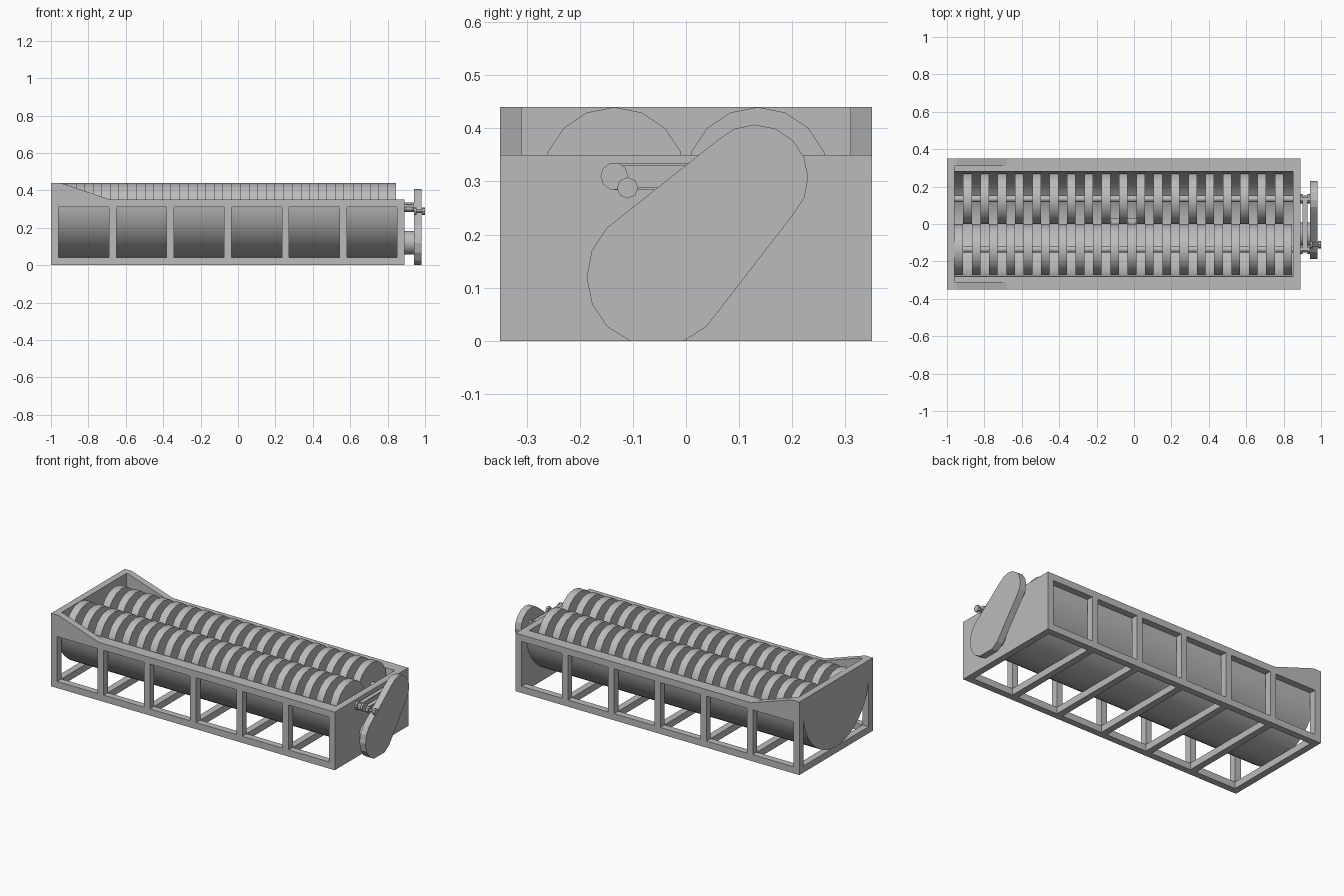
import bpy, bmesh, math
from mathutils import Vector

if "Cube" in bpy.data.objects:
    bpy.data.objects.remove(bpy.data.objects["Cube"])

grey = bpy.data.materials.new("machine grey")
grey.diffuse_color = (0.5, 0.5, 0.5, 1)
grey.use_nodes = True
grey.node_tree.nodes["Principled BSDF"].inputs["Base Color"].default_value = grey.diffuse_color


def finish(name, bm, smooth=False):
    bmesh.ops.recalc_face_normals(bm, faces=bm.faces)
    me = bpy.data.meshes.new(name)
    bm.to_mesh(me)
    bm.free()
    me.materials.append(grey)
    ob = bpy.data.objects.new(name, me)
    bpy.context.collection.objects.link(ob)
    if smooth:
        bpy.ops.object.select_all(action='DESELECT')
        ob.select_set(True)
        bpy.context.view_layer.objects.active = ob
        bpy.ops.object.shade_smooth_by_angle(angle=math.radians(35))
    return ob


def prism(bm, pts, d0, d1, axis='x'):
    """Extrude a closed profile: (y, z) along x, or (x, z) along y."""
    def at(p, d):
        return (d, p[0], p[1]) if axis == 'x' else (p[0], d, p[1])
    a = [bm.verts.new(at(p, d0)) for p in pts]
    b = [bm.verts.new(at(p, d1)) for p in pts]
    n = len(pts)
    bm.faces.new(a)
    bm.faces.new(b[::-1])
    for i in range(n):
        j = (i + 1) % n
        bm.faces.new((a[i], b[i], b[j], a[j]))


def box(bm, x0, x1, y0, y1, z0, z1):
    prism(bm, [(y0, z0), (y1, z0), (y1, z1), (y0, z1)], x0, x1)


def arc(cy, cz, r, a0, a1, n):
    return [(cy + r * math.cos(math.radians(a0 + (a1 - a0) * i / n)),
             cz + r * math.sin(math.radians(a0 + (a1 - a0) * i / n))) for i in range(n + 1)]


def rod(bm, cy, cz, r, x0, x1, n=16):
    prism(bm, arc(cy, cz, r, 0, 360, n)[:-1], x0, x1)


# Side frames: rails, posts and raised wedge at the feed end
POSTS = [-1.0] + [-0.69 + 0.308 * i for i in range(5)]
for side, s in (("front", -1), ("back", 1)):
    y0, y1 = sorted((s * 0.31, s * 0.35))
    bm = bmesh.new()
    box(bm, -1, 0.89, y0, y1, 0, 0.04)
    box(bm, -1, 0.89, y0, y1, 0.31, 0.35)
    for x in POSTS:
        box(bm, x, x + 0.04, y0, y1, 0.04, 0.31)
    prism(bm, [(-1, 0.35), (-0.68, 0.35), (-0.95, 0.44), (-1, 0.44)], y0, y1, 'y')
    finish(side + "_side_frame", bm)

# Floor cross bars
bm = bmesh.new()
for x in POSTS:
    box(bm, x, x + 0.04, -0.31, 0.31, 0, 0.04)
finish("floor_cross_bars", bm)

# End plates
bm = bmesh.new()
box(bm, 0.85, 0.89, -0.35, 0.35, 0, 0.35)
finish("drive_end_plate", bm)
bm = bmesh.new()
prism(bm, [(-0.35, 0.44), (-0.35, 0.35)] + arc(0, 0.35, 0.31, 180, 360, 24)
      + [(0.35, 0.35), (0.35, 0.44)], -1, -0.96)
finish("feed_end_plate", bm)

# Half-round trough
bm = bmesh.new()
prism(bm, arc(0, 0.35, 0.31, 180, 360, 24) + arc(0, 0.35, 0.28, 360, 180, 24), -0.96, 0.85)
finish("trough", bm, True)

# Two shafts with interleaved discs
PITCH = 0.0926
for name, cy, start, count in (("front", -0.135, -0.96, 20), ("back", 0.135, -0.9137, 19)):
    bm = bmesh.new()
    rod(bm, cy, 0.305, 0.018, -0.97, 0.94, 12)
    finish(name + "_shaft", bm, True)
    bm = bmesh.new()
    for i in range(count):
        x = start + PITCH * i
        rod(bm, cy, 0.305, 0.135, x, x + PITCH / 2)
    finish(name + "_discs", bm, True)

# Small fitting between the rollers
bm = bmesh.new()
box(bm, -0.15, 0.04, 0.01, 0.03, 0.28, 0.31)
for x in (-0.12, -0.03):
    box(bm, x, x + 0.04, -0.03, 0.01, 0.28, 0.31)
finish("small_fitting", bm)

# Pulleys and belt linking the two shafts
bm = bmesh.new()
for cy in (-0.135, 0.135):
    rod(bm, cy, 0.31, 0.026, 0.89, 0.902, 10)
    rod(bm, cy, 0.31, 0.026, 0.928, 0.94, 10)
    rod(bm, cy, 0.31, 0.018, 0.902, 0.928, 10)
finish("pulleys", bm, True)
bm = bmesh.new()
for z in (0.284, 0.33):
    box(bm, 0.902, 0.928, -0.135, 0.135, z, z + 0.005)
finish("belt", bm)

# Drive drum and slanted drive cover
bm = bmesh.new()
rod(bm, -0.055, 0.12, 0.063, 0.89, 0.94, 20)
finish("drive_drum", bm, True)
low, high = Vector((-0.055, 0.12)), Vector((0.13, 0.307))
tilt = math.degrees(math.atan2(high.y - low.y, high.x - low.x))
cover = (arc(high.x, high.y, 0.10, tilt - 90, tilt + 90, 8)
         + arc(low.x, low.y, 0.132, tilt + 90, tilt + 270, 8))
bm = bmesh.new()
prism(bm, [(y, max(z, 0)) for y, z in cover], 0.94, 0.98)
finish("drive_cover", bm)

# Tensioner knob beside the cover
bm = bmesh.new()
rod(bm, -0.11, 0.288, 0.02, 0.94, 0.955, 8)
rod(bm, -0.11, 0.288, 0.01, 0.955, 0.985, 8)
rod(bm, -0.11, 0.288, 0.02, 0.985, 1.0, 8)
finish("tensioner_knob", bm)
